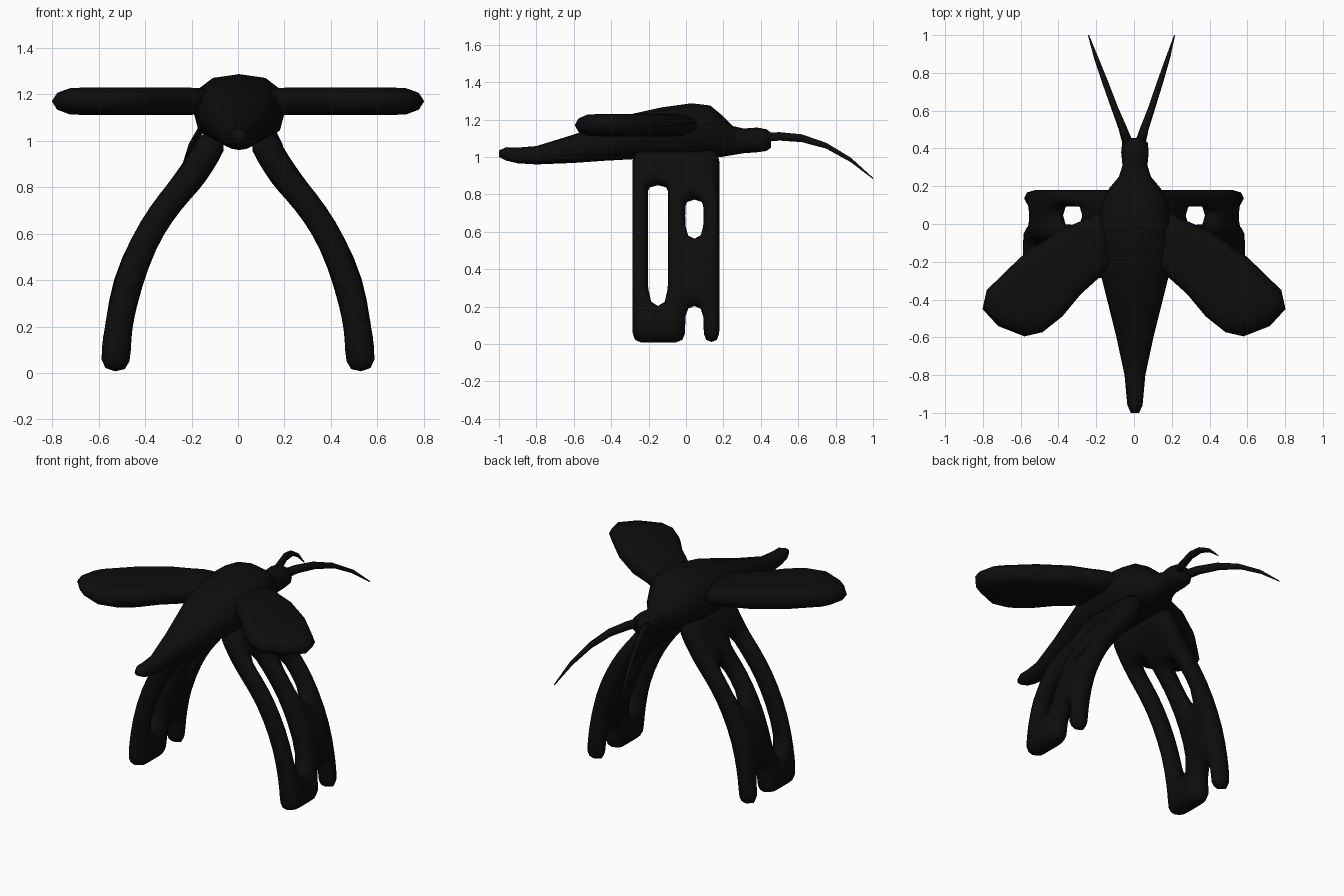
import bpy, bmesh, math
from mathutils import Vector

if "Cube" in bpy.data.objects:
    bpy.data.objects.remove(bpy.data.objects["Cube"])

black = bpy.data.materials.new("matte_black")
black.diffuse_color = (0.004, 0.004, 0.004, 1)
black.use_nodes = True
black.node_tree.nodes["Principled BSDF"].inputs["Base Color"].default_value = black.diffuse_color


def make(name, verts, faces):
    me = bpy.data.meshes.new(name)
    bm = bmesh.new()
    vs = [bm.verts.new(v) for v in verts]
    for f in faces:
        bm.faces.new([vs[i] for i in f])
    bmesh.ops.recalc_face_normals(bm, faces=bm.faces)
    for f in bm.faces:
        f.smooth = True
    bm.to_mesh(me)
    bm.free()
    me.materials.append(black)
    ob = bpy.data.objects.new(name, me)
    bpy.context.collection.objects.link(ob)
    return ob


def loft(name, rings):
    """Skin a list of equal-length rings and cap both ends."""
    n = len(rings[0])
    verts = [v for r in rings for v in r]
    faces = [(k * n + i, k * n + (i + 1) % n, (k + 1) * n + (i + 1) % n, (k + 1) * n + i)
             for k in range(len(rings) - 1) for i in range(n)]
    faces += [tuple(range(n)), tuple(range(len(verts) - n, len(verts)))]
    return make(name, verts, faces)


def oval(cx, y, cz, rx, rz, n=8, power=0.8):
    ring = []
    for i in range(n):
        a = 2 * math.pi * i / n
        c, s = math.cos(a), math.sin(a)
        ring.append((cx + rx * math.copysign(abs(c) ** power, c), y,
                     cz + rz * math.copysign(abs(s) ** power, s)))
    return ring


# Body: y, half width, bottom z, top z
body = [(-1.0, 0.022, 1.0, 1.035), (-0.96, 0.04, 0.98, 1.052), (-0.9, 0.046, 0.966, 1.05),
        (-0.8, 0.055, 0.96, 1.058), (-0.6, 0.098, 0.968, 1.12), (-0.43, 0.14, 0.98, 1.18),
        (-0.28, 0.178, 0.988, 1.232), (-0.13, 0.197, 0.985, 1.265), (0.03, 0.197, 0.985, 1.287),
        (0.13, 0.165, 0.995, 1.275), (0.19, 0.135, 1.0, 1.225), (0.25, 0.085, 1.01, 1.165),
        (0.31, 0.066, 1.02, 1.152), (0.38, 0.073, 1.025, 1.157), (0.43, 0.068, 1.032, 1.148),
        (0.455, 0.04, 1.05, 1.13)]
loft("body", [oval(0.005, y, (a + b) / 2, w, (b - a) / 2, 12) for y, w, a, b in body])

# Antennae: x, y, z, radius across, radius in height
antenna = [(0.03, 0.42, 1.105, 0.03, 0.028), (0.055, 0.5, 1.11, 0.024, 0.026),
           (0.1, 0.62, 1.1, 0.019, 0.024), (0.145, 0.75, 1.06, 0.017, 0.018),
           (0.19, 0.88, 0.985, 0.012, 0.014), (0.228, 1.0, 0.885, 0.003, 0.004)]
for side, label in ((1, "right"), (-1, "left")):
    loft(label + "_antenna",
         [oval(side * x - 0.013 * (y - 0.42) / 0.58, y, z, rx, rz, 6, 1)
          for x, y, z, rx, rz in antenna])

# Wings: rounded pads following a leaf outline
outline = [(0.1, 0.03), (0.19, 0.06), (0.27, 0.02), (0.4, -0.035), (0.6, -0.175), (0.78, -0.35),
           (0.802, -0.45), (0.72, -0.54), (0.58, -0.595), (0.485, -0.573), (0.38, -0.49),
           (0.28, -0.37), (0.18, -0.28), (0.1, -0.2)]
layers = [(0.6, -0.06), (0.8, -0.056), (0.94, -0.036), (1, 0), (0.94, 0.036), (0.8, 0.056), (0.6, 0.06)]
centre = Vector((0.42, -0.26))
for side, label in ((1, "right"), (-1, "left")):
    rings = []
    for s, dz in layers:
        pts = [centre + (Vector(p) - centre) * s for p in outline]
        rings.append([(side * p.x, p.y, 1.17 + dz) for p in pts])
    loft(label + "_wing", rings)

# Legs: one curved sheet per side with gaps left between the three struts
path = [(0.09, 1.03), (0.135, 0.95), (0.19, 0.86), (0.247, 0.79), (0.33, 0.69), (0.405, 0.565),
        (0.48, 0.385), (0.515, 0.2), (0.525, 0.1), (0.53, 0.003)]
cols = [-0.29, -0.2, -0.1, 0.0, 0.09, 0.183]
gaps = {1: range(2, 7), 3: (3, 4, 7, 8)}
n = len(cols)
for side, label in ((1, "right"), (-1, "left")):
    verts = [(side * x, y, z) for x, z in path for y in cols]
    faces = [(r * n + c, r * n + c + 1, (r + 1) * n + c + 1, (r + 1) * n + c)
             for r in range(len(path) - 1) for c in range(n - 1)
             if r not in gaps.get(c, ())]
    legs = make(label + "_legs", verts, faces)
    solid = legs.modifiers.new("thickness", "SOLIDIFY")
    solid.thickness = 0.125
    solid.offset = 0
    solid.use_even_offset = True
    sub = legs.modifiers.new("rounding", "SUBSURF")
    sub.levels = sub.render_levels = 1
